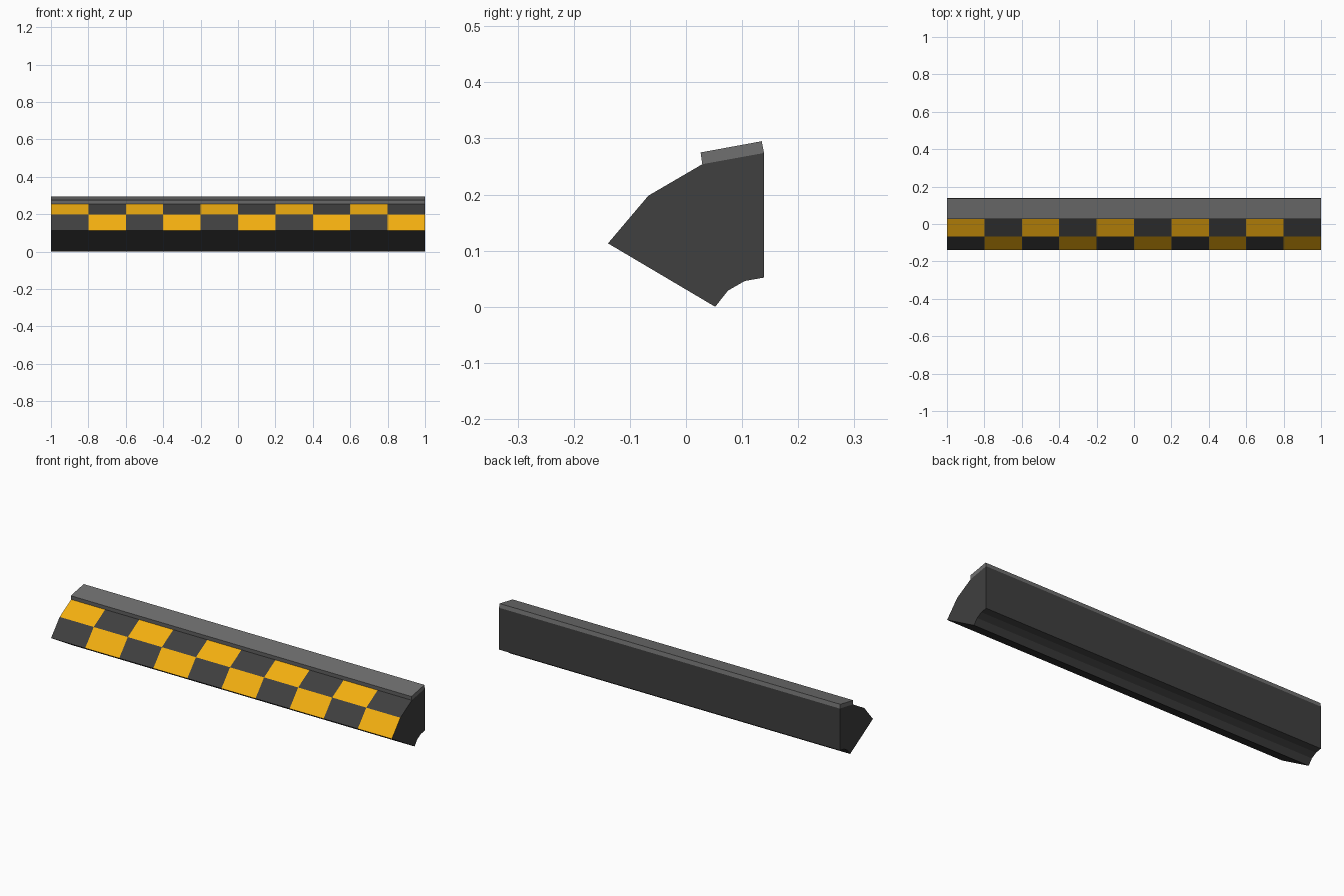
import bpy, bmesh

if "Cube" in bpy.data.objects:
    bpy.data.objects.remove(bpy.data.objects["Cube"])


def material(name, rgb):
    m = bpy.data.materials.new(name)
    m.diffuse_color = (*rgb, 1)
    m.use_nodes = True
    m.node_tree.nodes["Principled BSDF"].inputs["Base Color"].default_value = m.diffuse_color
    return m


DARK = material("dark_rubber", (0.05, 0.05, 0.05))
YELLOW = material("yellow_paint", (0.90, 0.43, 0.005))
GREY = material("grey_metal", (0.16, 0.16, 0.16))


def extrude_profile(name, profile, segments, mats, pick=lambda side, seg: 0):
    """Sweep a (y, z) profile along x from -1 to 1; pick() gives the face material."""
    bm = bmesh.new()
    rings = [[bm.verts.new((-1 + 2 * s / segments, y, z)) for y, z in profile]
             for s in range(segments + 1)]
    n = len(profile)
    for s in range(segments):
        a, b = rings[s], rings[s + 1]
        for i in range(n):
            j = (i + 1) % n
            f = bm.faces.new((a[i], a[j], b[j], b[i]))
            f.material_index = pick(i, s)
    bm.faces.new(rings[0])
    bm.faces.new(rings[-1][::-1])
    bmesh.ops.recalc_face_normals(bm, faces=bm.faces[:])
    mesh = bpy.data.meshes.new(name)
    bm.to_mesh(mesh)
    bm.free()
    for m in mats:
        mesh.materials.append(m)
    ob = bpy.data.objects.new(name, mesh)
    bpy.context.collection.objects.link(ob)
    return ob


# Curved wedge body: two checkered front facets, cove along the lower back
body = [(-0.139, 0.113), (-0.067, 0.198), (0.029, 0.254), (0.139, 0.274),
        (0.139, 0.052), (0.105, 0.046), (0.075, 0.029), (0.052, 0.0)]
extrude_profile("bumper_body", body, 10, [DARK, YELLOW],
                lambda side, seg: int(side < 2 and (side + seg) % 2 == 1))

# Flat strip lying on the sloped top
strip = [(0.029, 0.254), (0.026, 0.275), (0.135, 0.295), (0.139, 0.274)]
extrude_profile("top_strip", strip, 1, [GREY])
